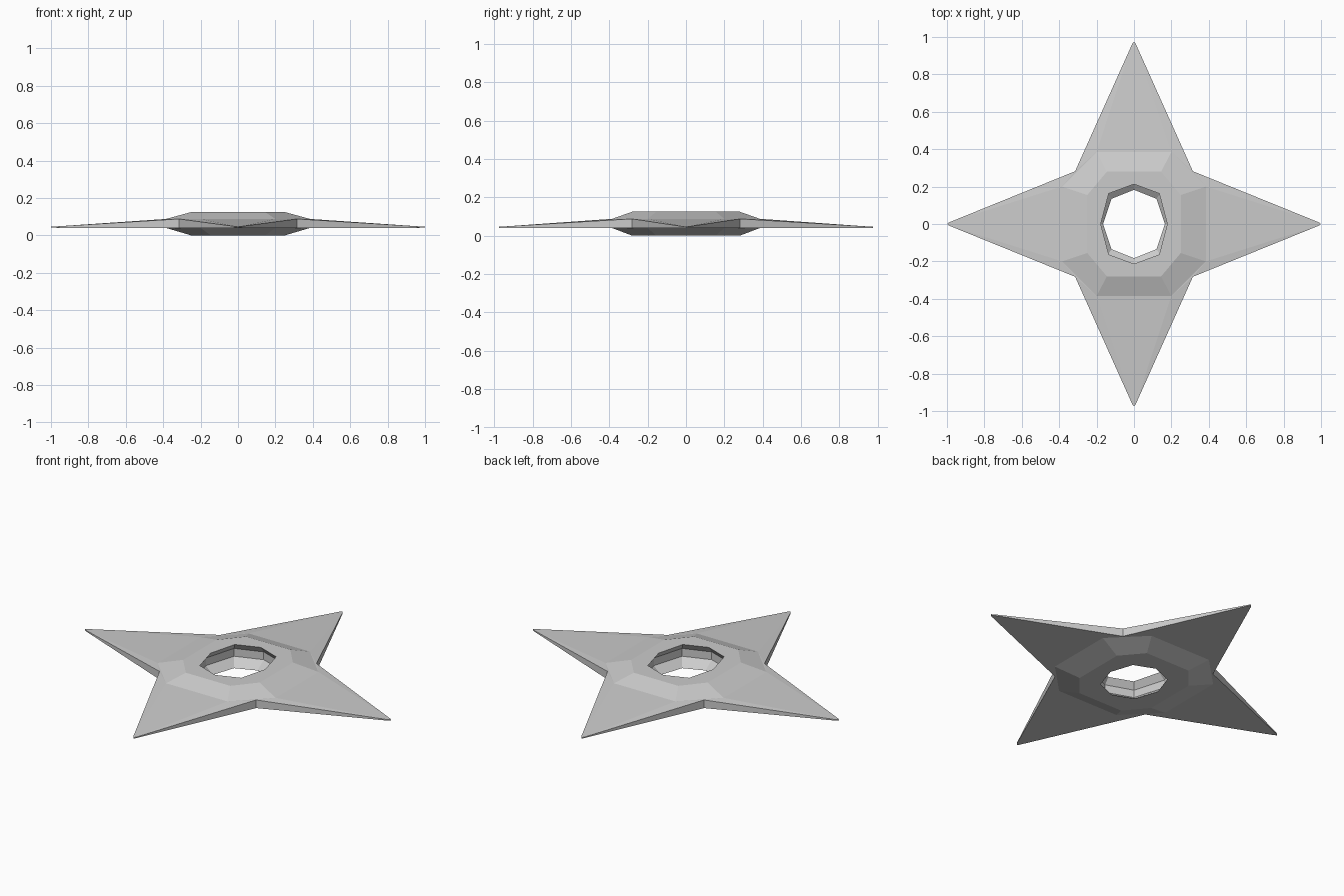
import bpy, bmesh

if "Cube" in bpy.data.objects:
    bpy.data.objects.remove(bpy.data.objects["Cube"])

bm = bmesh.new()
SIGNS = [(1, 1), (-1, 1), (-1, -1), (1, -1)]


def ring(pts, z):
    return [bm.verts.new((x, y, z)) for x, y in pts]


def hub_octagon(ax, ay, bx, by):
    # flat sides facing the four blades
    return [(ax, -ay), (ax, ay), (bx, by), (-bx, by),
            (-ax, ay), (-ax, -ay), (-bx, -by), (bx, -by)]


def hole_octagon(rx, ry, dx, dy):
    # corners pointing at the four blades
    return [(rx, 0), (dx, dy), (0, ry), (-dx, dy),
            (-rx, 0), (-dx, -dy), (0, -ry), (dx, -dy)]


def bridge(a, b):
    n = len(a)
    for i in range(n):
        j = (i + 1) % n
        bm.faces.new((a[i], a[j], b[j], b[i]))


def star_outline(z_tip, z_corner):
    # per blade: shoulder, blunt point, shoulder, then the inner corner
    vs = []
    for k, (sx, sy) in enumerate(SIGNS):
        ux, uy = [(1, 0), (0, 1), (-1, 0), (0, -1)][k]
        r = 1.0 if k % 2 == 0 else 0.976
        for d, w in ((r - 0.012, -0.009), (r, 0), (r - 0.012, 0.009)):
            vs.append(bm.verts.new((ux * d - uy * w, uy * d + ux * w, z_tip)))
        vs.append(bm.verts.new((sx * 0.315, sy * 0.282, z_corner)))
    return vs


def side(z_flat, z_base, z_tip, hole):
    flat = ring(hub_octagon(0.25, 0.155, 0.145, 0.28), z_flat)
    base = ring(hub_octagon(0.385, 0.2, 0.2, 0.385), z_base)
    rim = ring(hole, z_flat)
    star = star_outline(z_tip, z_base)
    # flat hub face around the hole
    for i in range(8):
        j = (i + 1) % 8
        bm.faces.new((flat[i], flat[j], rim[i]))
        bm.faces.new((flat[j], rim[j], rim[i]))
    # hub bevel
    bridge(base, flat)
    # four blades
    for k in range(4):
        o1, o2, o3 = base[2 * k], base[2 * k + 1], base[(2 * k + 2) % 8]
        t1, tm, t2, c = star[4 * k:4 * k + 4]
        cp = star[4 * k - 1]
        bm.faces.new((o1, t1, tm, t2, o2))
        bm.faces.new((cp, t1, o1))
        bm.faces.new((o2, t2, c))
        bm.faces.new((o2, c, o3))
    return star, rim


top_star, top_rim = side(0.125, 0.088, 0.047, hole_octagon(0.178, 0.213, 0.135, 0.163))
low_star, low_rim = side(0.0, 0.04, 0.041, hole_octagon(0.165, 0.183, 0.12, 0.135))

# blade edges
bridge(low_star, top_star)

# hole wall, widened in the middle
groove = hole_octagon(0.21, 0.24, 0.155, 0.185)
g_top = ring(groove, 0.088)
g_low = ring(groove, 0.042)
bridge(top_rim, g_top)
bridge(g_top, g_low)
bridge(g_low, low_rim)

bmesh.ops.recalc_face_normals(bm, faces=bm.faces)
mesh = bpy.data.meshes.new("throwing_star")
bm.to_mesh(mesh)
bm.free()
obj = bpy.data.objects.new("throwing_star", mesh)
bpy.context.collection.objects.link(obj)
